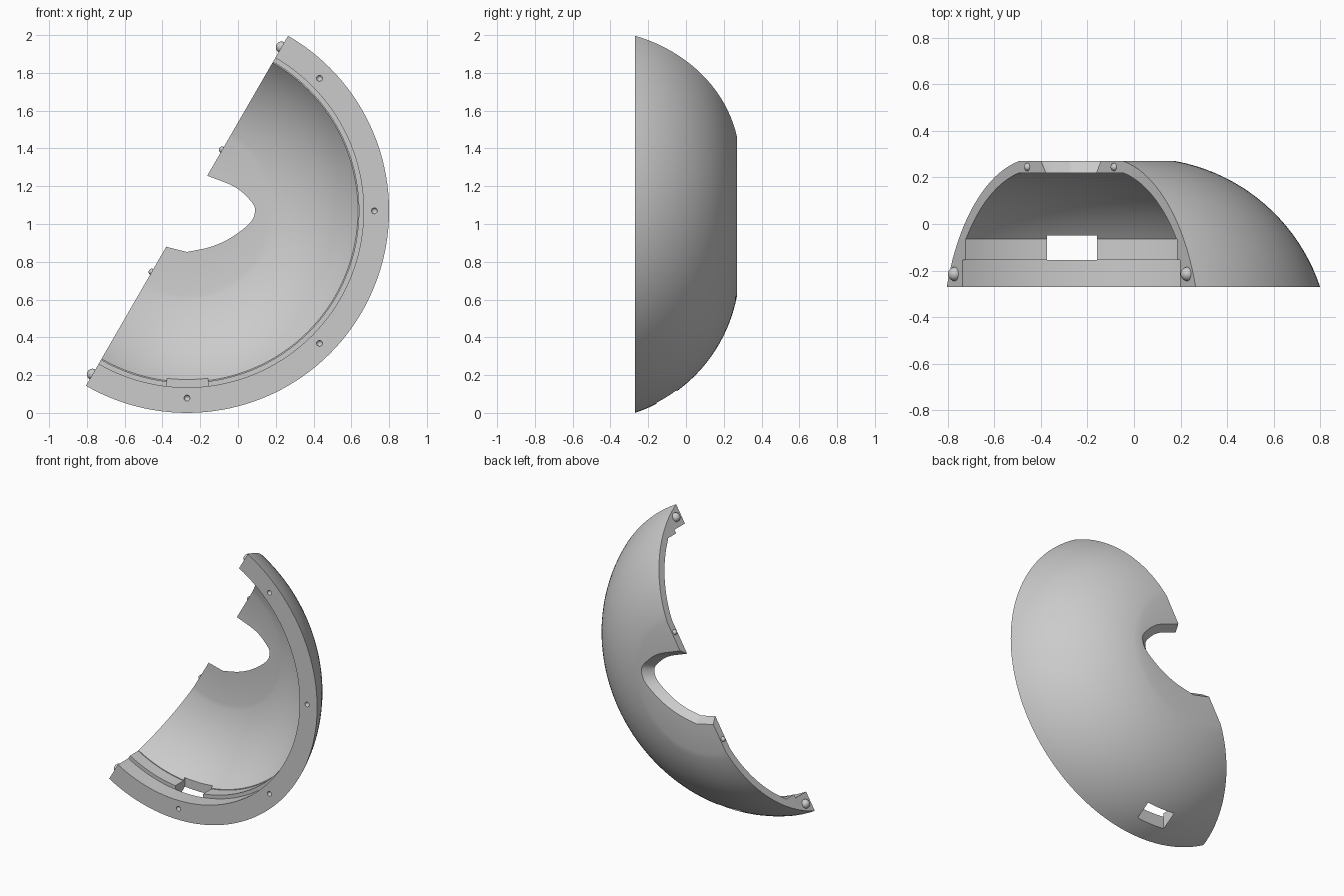
import bpy, bmesh, math
from mathutils import Vector, Matrix

if "Cube" in bpy.data.objects:
    bpy.data.objects.remove(bpy.data.objects["Cube"], do_unlink=True)

CENTRE = Vector((-0.27, 0, 1.07))   # dome axis runs along y through here
CUT = math.radians(60)              # direction of the flat cut edge
FRONT, BACK, WALL = -0.27, 0.27, 0.05

grey = bpy.data.materials.new("light_grey")
grey.use_nodes = True
grey.diffuse_color = (0.6, 0.6, 0.6, 1)
grey.node_tree.nodes["Principled BSDF"].inputs["Base Color"].default_value = (0.6, 0.6, 0.6, 1)


def place(r, angle, y):
    return CENTRE + Vector((r * math.cos(angle), y, r * math.sin(angle)))


def make(name, bm):
    bmesh.ops.recalc_face_normals(bm, faces=bm.faces)
    mesh = bpy.data.meshes.new(name)
    bm.to_mesh(mesh)
    bm.free()
    ob = bpy.data.objects.new(name, mesh)
    mesh.materials.append(grey)
    bpy.context.collection.objects.link(ob)
    return ob


def loft(rings):
    """Closed solid through equal rings of points."""
    bm = bmesh.new()
    loops = [[bm.verts.new(p) for p in ring] for ring in rings]
    n = len(loops[0])
    for a, b in zip(loops, loops[1:]):
        for i in range(n):
            j = (i + 1) % n
            bm.faces.new((a[i], a[j], b[j], b[i]))
    bm.faces.new(loops[0])
    bm.faces.new(loops[-1][::-1])
    return bm


def ball(name, centre, radius):
    bm = bmesh.new()
    bmesh.ops.create_uvsphere(bm, u_segments=24, v_segments=14, radius=radius,
                              matrix=Matrix.Translation(centre))
    return make(name, bm)


def smooth(ob):
    bpy.ops.object.select_all(action='DESELECT')
    ob.select_set(True)
    bpy.context.view_layer.objects.active = ob
    bpy.ops.object.shade_smooth_by_angle(angle=math.radians(30))


def subtract(target, cutter):
    mod = target.modifiers.new("cut", 'BOOLEAN')
    mod.operation, mod.solver, mod.object = 'DIFFERENCE', 'EXACT', cutter
    bpy.context.view_layer.objects.active = target
    bpy.ops.object.modifier_apply(modifier=mod.name)
    bpy.data.objects.remove(cutter, do_unlink=True)


# Wall section: concentric outer and inner arcs, with a stepped rim inside
ARC_R, ARC_Y, ARC_RADIUS = 0.3, -0.528, 0.812


def arc(radius, y0, y1, steps=20):
    a0, a1 = (math.asin((y - ARC_Y) / radius) for y in (y0, y1))
    for i in range(steps + 1):
        a = a0 + (a1 - a0) * i / steps
        yield ARC_R + radius * math.cos(a), ARC_Y + radius * math.sin(a)


section = [(0.1, BACK - WALL), (0.1, BACK)]
section += arc(ARC_RADIUS, BACK, FRONT)
section += [(0.935, FRONT), (0.935, -0.155), (0.91, -0.155), (0.91, -0.065)]
section += arc(ARC_RADIUS - WALL, -0.065, BACK - WALL)

# Half dome swept around the axis
STEPS = 72
shell = make("half_dome_shell", loft(
    [[place(r, CUT - math.pi * i / STEPS, y) for r, y in section] for i in range(STEPS + 1)]))

# Flared opening in the back plate
outline = [Vector(p) for p in ((0.111, 0.184), (0.254, 0.126), (0.339, 0.05), (0.36, 0),
                               (0.333, -0.065), (0.23, -0.144), (0.122, -0.192), (0, -0.218))]
curve = []
for i in range(len(outline) - 1):
    p1, p2 = outline[i], outline[i + 1]
    p0 = outline[i - 1] if i else 2 * p1 - p2
    p3 = outline[i + 2] if i + 2 < len(outline) else 2 * p2 - p1
    for k in range(5):
        t = k / 5
        curve.append(0.5 * (2 * p1 + (p2 - p0) * t + (2 * p0 - 5 * p1 + 4 * p2 - p3) * t * t
                            + (3 * p1 - p0 - 3 * p2 + p3) * t ** 3))
corner = Vector((-0.106, -0.192))
outward = Vector((-0.26, 0.15))
curve += [outline[-1], corner, corner + outward, outline[0] + outward]
subtract(shell, make("opening_cutter", loft(
    [[CENTRE + Vector((p.x * s, y, p.y * s)) for p in curve]
     for y, s in ((0.17, 0.82), (0.32, 1.36))])))

# Rectangular slot through the lower wall
slot = [(-0.375, -0.155), (-0.16, -0.155), (-0.16, -0.05), (-0.375, -0.05)]
subtract(shell, make("slot_cutter", loft([[(x, y, z) for x, y in slot] for z in (-0.05, 0.3)])))

# Round sockets in the front rim
for degrees in (45, 0, -45, -90):
    subtract(shell, ball("socket_cutter", place(0.992, math.radians(degrees), FRONT), 0.016))
smooth(shell)

# Alignment pegs on the cut faces
for side, angle in (("upper", CUT), ("lower", CUT + math.pi)):
    smooth(ball(side + "_rim_peg", place(1.0, angle, -0.215), 0.03))
    smooth(ball(side + "_back_peg", place(0.373, angle, 0.245), 0.017))
